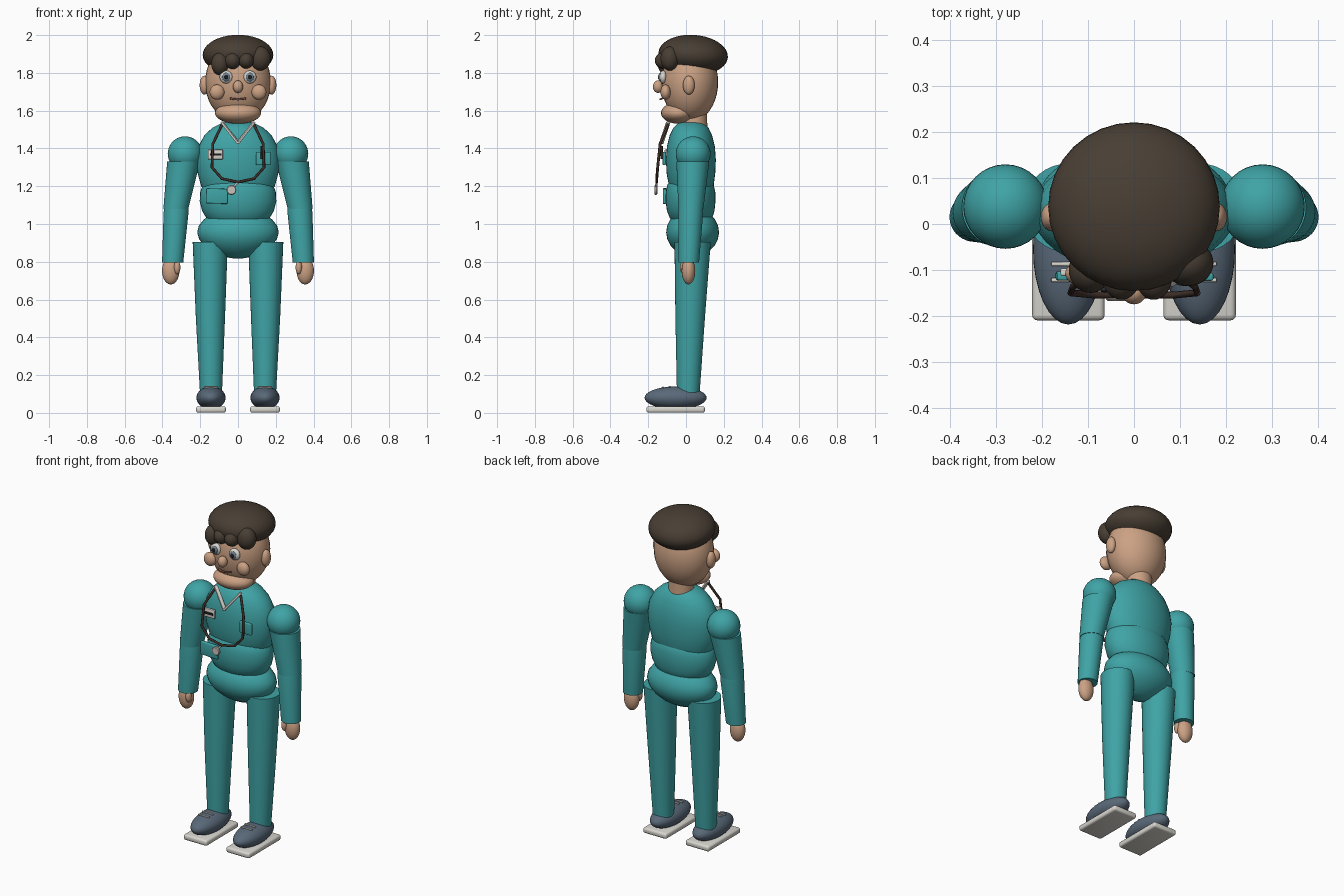
import bpy, bmesh, math
from mathutils import Vector

cube = bpy.data.objects.get("Cube")
if cube:
    bpy.data.objects.remove(cube, do_unlink=True)


def material(name, r, g, b):
    mat = bpy.data.materials.new(name)
    mat.use_nodes = True
    mat.diffuse_color = (r, g, b, 1)
    shader = next(n for n in mat.node_tree.nodes if n.type == 'BSDF_PRINCIPLED')
    shader.inputs["Base Color"].default_value = (r, g, b, 1)
    return mat


TEAL = material("teal cloth", .05, .37, .38)
SKIN = material("skin", .6, .36, .23)
HAIR = material("dark brown hair", .065, .048, .034)
SHOE = material("slate shoe", .1, .14, .19)
WHITE = material("off white", .7, .68, .63)
IRIS = material("grey blue iris", .16, .22, .28)
BLACK = material("near black", .012, .012, .014)
TUBE = material("dark tube", .05, .028, .022)
LIP = material("lip brown", .3, .14, .09)
METAL = material("pale metal", .6, .55, .52)


def finish(name, bm, mat, angle=40):
    bmesh.ops.recalc_face_normals(bm, faces=bm.faces)
    mesh = bpy.data.meshes.new(name)
    bm.to_mesh(mesh)
    bm.free()
    mesh.materials.append(mat)
    mesh.shade_smooth()
    mesh.set_sharp_from_angle(angle=math.radians(angle))
    obj = bpy.data.objects.new(name, mesh)
    bpy.context.collection.objects.link(obj)
    return obj


def ball(name, mat, loc, radii, rot=(0, 0, 0)):
    bm = bmesh.new()
    bmesh.ops.create_uvsphere(bm, u_segments=32, v_segments=20, radius=1)
    bmesh.ops.scale(bm, vec=radii, verts=bm.verts)
    obj = finish(name, bm, mat)
    obj.location, obj.rotation_euler = loc, rot
    return obj


def box(name, mat, loc, size, bevel=0, rot=(0, 0, 0)):
    bm = bmesh.new()
    bmesh.ops.create_cube(bm, size=1)
    bmesh.ops.scale(bm, vec=size, verts=bm.verts)
    if bevel:
        bmesh.ops.bevel(bm, geom=bm.edges[:], offset=bevel, segments=3,
                        profile=.5, affect='EDGES')
    obj = finish(name, bm, mat, 30)
    obj.location, obj.rotation_euler = loc, rot
    return obj


def loft(name, mat, rings, sides=36):
    """Skin a stack of ellipses given as (x, y, z, radius x, radius y)."""
    bm = bmesh.new()
    loops = []
    for x, y, z, rx, ry in rings:
        turn = [math.tau * i / sides for i in range(sides)]
        loops.append([bm.verts.new((x + rx * math.cos(a), y + ry * math.sin(a), z))
                      for a in turn])
    for low, high in zip(loops, loops[1:]):
        for i in range(sides):
            j = (i + 1) % sides
            bm.faces.new((low[i], low[j], high[j], high[i]))
    bm.faces.new(loops[0])
    bm.faces.new(loops[-1])
    return finish(name, bm, mat)


def cord(name, mat, points, radius):
    data = bpy.data.curves.new(name, 'CURVE')
    data.dimensions = '3D'
    data.bevel_depth, data.bevel_resolution = radius, 2
    data.use_fill_caps = True
    line = data.splines.new('POLY')
    line.points.add(len(points) - 1)
    for p, co in zip(line.points, points):
        p.co = (*co, 1)
    data.materials.append(mat)
    obj = bpy.data.objects.new(name, data)
    bpy.context.collection.objects.link(obj)


# Torso in three stacked bulges
def bulge(name, rows):
    loft(name, TEAL, [(0, y, z, rx, ry) for z, rx, ry, y in rows])


bulge("chest", [(1.15, .165, .1, .03), (1.2, .195, .118, .028), (1.27, .214, .129, .026),
                (1.34, .221, .132, .026), (1.41, .21, .127, .026), (1.47, .178, .112, .026),
                (1.51, .135, .093, .026), (1.535, .085, .068, .028), (1.543, .04, .03, .03)])
bulge("belly", [(.99, .12, .08, .03), (1.03, .167, .112, .027), (1.07, .19, .126, .025),
                (1.12, .203, .132, .024), (1.17, .2, .131, .024), (1.21, .185, .122, .024),
                (1.24, .15, .1, .024)])
bulge("hips", [(.817, .02, .013, .035), (.826, .07, .045, .035), (.85, .125, .083, .035),
               (.885, .178, .116, .035), (.92, .206, .134, .035), (.955, .216, .14, .035),
               (.99, .208, .135, .035), (1.025, .18, .118, .035), (1.06, .13, .085, .035)])

# Head
loft("neck", SKIN, [(0, .045, 1.45, .075, .07), (0, .045, 1.62, .07, .065)])
ball("skull", SKIN, (0, .02, 1.75), (.174, .15, .21))
ball("jaw", SKIN, (0, -.04, 1.588), (.122, .092, .057))
ball("nose", SKIN, (0, -.148, 1.727), (.027, .027, .033))
cord("mouth", LIP, [(x, -.136 + x * x * 6, 1.66 + x * x * 3)
                    for x in (-.042, -.021, 0, .021, .042)], .005)

# Hair cap and fringe
ball("hair_cap", HAIR, (0, .038, 1.895), (.187, .184, .106), (math.radians(-4), 0, 0))
for x, y, z, rx, rz in [(-.095, -.1, 1.848, .047, .06), (-.028, -.115, 1.865, .042, .045),
                        (.043, -.115, 1.866, .04, .043), (.118, -.085, 1.876, .055, .064)]:
    ball("fringe_curl", HAIR, (x, y, z), (rx, .05, rz))

for s, side in ((-1, "right_"), (1, "left_")):
    # Face details
    ball(side + "eye", WHITE, (s * .063, -.121, 1.778), (.034, .02, .034))
    ball(side + "iris", IRIS, (s * .063, -.136, 1.778), (.021, .01, .023))
    ball(side + "pupil", BLACK, (s * .063, -.142, 1.778), (.012, .007, .013))
    ball(side + "cheek", SKIN, (s * .111, -.108, 1.698), (.039, .027, .04))
    ball(side + "ear", SKIN, (s * .178, .015, 1.735), (.025, .031, .05))

    # Sleeves and hands
    ball(side + "shoulder", TEAL, (s * .28, .038, 1.372), (.092, .092, .092))
    loft(side + "upper_sleeve", TEAL, [(s * .329, .026, 1.08, .066, .066),
                                       (s * .288, .036, 1.33, .087, .087)])
    loft(side + "lower_sleeve", TEAL, [(s * .346, .015, .795, .056, .054),
                                       (s * .328, .025, 1.06, .066, .066),
                                       (s * .326, .026, 1.1, .063, .063)])
    ball(side + "hand", SKIN, (s * .356, .013, .752), (.046, .036, .072))
    ball(side + "thumb", SKIN, (s * .322, -.012, .77), (.017, .02, .036))

    # Trousers
    loft(side + "trouser_leg", TEAL, [(s * .143, .012, .1, .058, .06),
                                      (s * .146, .022, .5, .077, .078),
                                      (s * .147, .035, .905, .093, .096)])

    # Shoes
    ball(side + "shoe", SHOE, (s * .143, -.055, .08), (.077, .164, .06))
    box(side + "sole", WHITE, (s * .143, -.055, .018), (.158, .31, .034), .012)
    for y, z in ((-.087, .139), (-.122, .135)):
        box(side + "lace", WHITE, (s * .143, y, z), (.075, .009, .009), .003)

    # Neckline trim
    run = Vector((s * .082, .035, .105))
    strip = box(side + "collar_trim", WHITE, Vector((0, -.13, 1.43)) + run / 2,
                (.022, .012, run.length + .012), .003)
    strip.rotation_euler = run.to_track_quat('Z', 'Y').to_euler()

# Stethoscope
half = [(.085, -.095, 1.525), (.133, -.137, 1.425), (.138, -.15, 1.3),
        (.085, -.155, 1.24)]
cord("stethoscope_tube", TUBE, [(-x, y, z) for x, y, z in half]
     + [(0, -.155, 1.222)] + half[::-1], .0075)
cord("stethoscope_stem", METAL, [(0, -.155, 1.222), (-.033, -.16, 1.185)], .006)
loft("stethoscope_disc", METAL, [(0, 0, z, r, r) for z, r in
                                 ((-.008, .022), (-.004, .026), (.004, .026), (.008, .022))])
disc = bpy.data.objects["stethoscope_disc"]
disc.location, disc.rotation_euler = (-.035, -.16, 1.18), (math.pi / 2, 0, 0)

# Badge, pockets and pen
box("badge", WHITE, (-.12, -.105, 1.368), (.08, .016, .052), .004)
box("badge_stripe", BLACK, (-.118, -.114, 1.368), (.06, .006, .013))
box("chest_pocket", TEAL, (.134, -.115, 1.347), (.078, .018, .07), .005)
box("hip_pocket", TEAL, (-.112, -.113, 1.148), (.115, .02, .08), .005,
    (0, math.radians(2), 0))
cord("pen", TUBE, [(.126, -.128, 1.345), (.126, -.128, 1.412)], .006)
